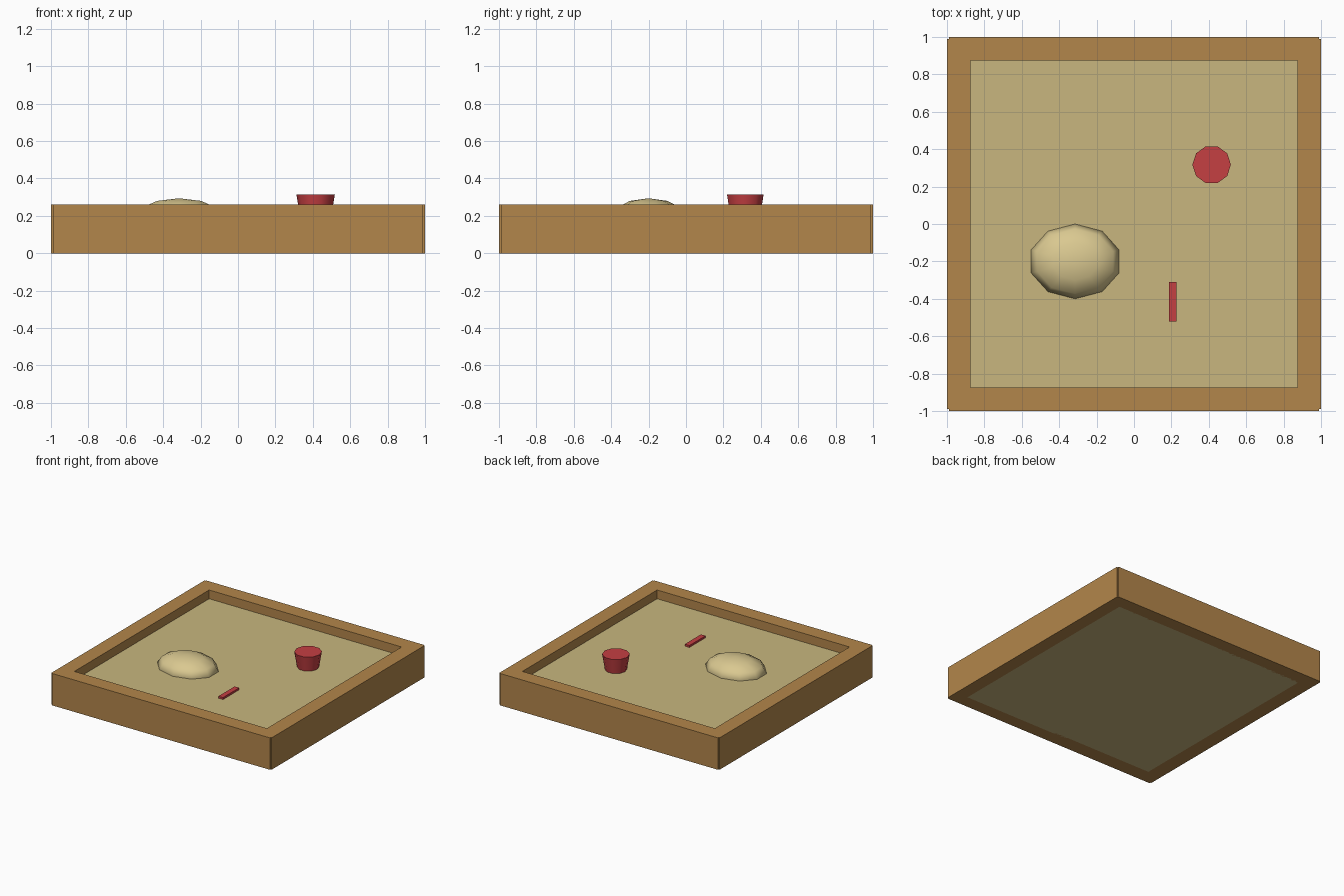
import bpy
from math import radians

if "Cube" in bpy.data.objects:
    bpy.data.objects.remove(bpy.data.objects["Cube"])


def material(name, rgb):
    m = bpy.data.materials.new(name)
    m.diffuse_color = (*rgb, 1)
    m.use_nodes = True
    m.node_tree.nodes["Principled BSDF"].inputs["Base Color"].default_value = m.diffuse_color
    return m


wood = material("wood", (0.45, 0.24, 0.07))
sand = material("sand", (0.58, 0.47, 0.21))
pale_sand = material("pale_sand", (0.70, 0.58, 0.28))
red = material("red", (0.56, 0.05, 0.055))


def finish(name, mat):
    ob = bpy.context.object
    ob.name = name
    ob.data.materials.append(mat)
    return ob


def box(name, mat, x, y, z):
    # box from (min, max) ranges on each axis
    bpy.ops.mesh.primitive_cube_add(size=1, location=[sum(r) / 2 for r in (x, y, z)])
    ob = finish(name, mat)
    ob.scale = [r[1] - r[0] for r in (x, y, z)]
    bpy.ops.object.transform_apply(location=False, rotation=False, scale=True)
    return ob


# Frame boards: ends stop just short of the outer corner
H, INNER, END = 0.262, 0.875, 0.99
for side, (lo, hi) in {"low": (-1, -INNER), "high": (INNER, 1)}.items():
    box("board_x_" + side, wood, (lo, hi), (-END, END), (0, H))
    box("board_y_" + side, wood, (-END, END), (lo, hi), (0, H))

# Sand bed, tucked slightly into the boards
SAND = 0.19
box("sand_bed", sand, (-0.89, 0.89), (-0.89, 0.89), (0, SAND))

# Sand mound: squashed low-poly sphere, half buried
bpy.ops.mesh.primitive_uv_sphere_add(segments=10, ring_count=6, radius=1,
                                     location=(-0.315, -0.2, SAND))
mound = finish("sand_mound", pale_sand)
mound.scale = (0.247, 0.2, 0.104)
bpy.ops.object.transform_apply(location=False, rotation=False, scale=True)
bpy.ops.object.shade_smooth()

# Bucket: ten-sided, wider at the rim
bpy.ops.mesh.primitive_cone_add(vertices=10, radius1=0.082, radius2=0.103,
                                depth=0.315 - SAND,
                                location=(0.415, 0.317, (0.315 + SAND) / 2),
                                rotation=(0, 0, radians(18)))
finish("bucket", red)
bpy.ops.object.shade_smooth_by_angle(angle=radians(40))

# Spade handle lying on the sand
box("spade", red, (0.186, 0.228), (-0.52, -0.31), (SAND - 0.005, SAND + 0.016))
